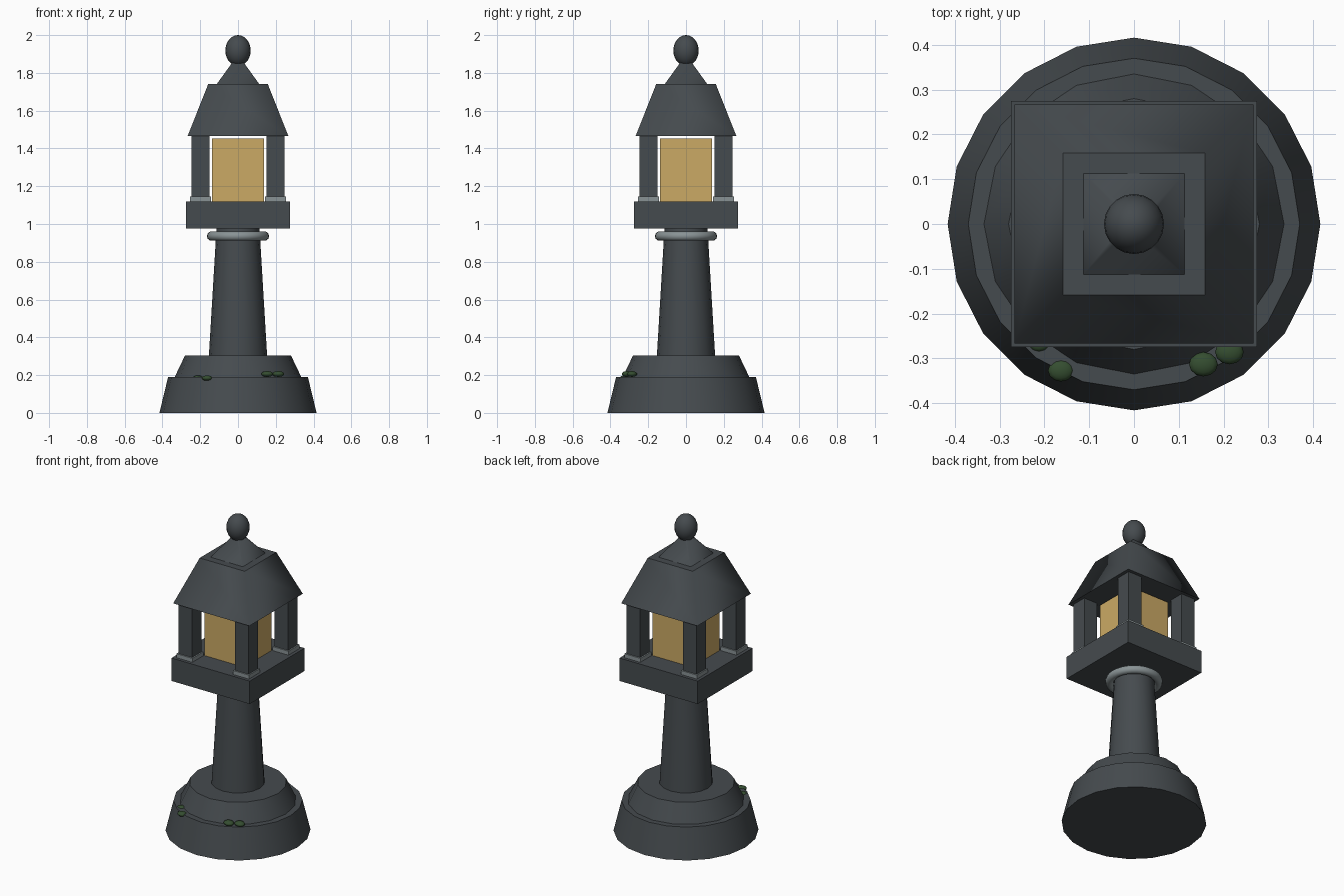
import bpy
import bmesh
import math
from mathutils import Matrix

cube = bpy.data.objects.get("Cube")
if cube:
    bpy.data.objects.remove(cube, do_unlink=True)


def material(name, rgb):
    m = bpy.data.materials.new(name)
    m.use_nodes = True
    m.diffuse_color = (*rgb, 1)
    m.node_tree.nodes["Principled BSDF"].inputs["Base Color"].default_value = (*rgb, 1)
    return m


STONE = material("dark stone", (0.06, 0.07, 0.077))
TRIM = material("pale metal", (0.25, 0.29, 0.30))
GLOW = material("amber glass", (0.60, 0.40, 0.13))
MOSS = material("moss green", (0.035, 0.075, 0.03))


def finish(name, bm, mat):
    mesh = bpy.data.meshes.new(name)
    bmesh.ops.recalc_face_normals(bm, faces=bm.faces)
    bm.to_mesh(mesh)
    bm.free()
    mesh.materials.append(mat)
    ob = bpy.data.objects.new(name, mesh)
    bpy.context.collection.objects.link(ob)
    return ob


def frustum(name, sides, r1, r2, z1, z2, mat=STONE):
    """Tapered prism with smooth sides and sharp rims; four sides take half widths."""
    bm = bmesh.new()
    square = sides == 4
    k = math.sqrt(2) if square else 1
    turn = Matrix.Rotation(math.pi / 4 if square else 0, 4, 'Z')
    bmesh.ops.create_cone(bm, cap_ends=True, segments=sides, radius1=r1 * k,
                          radius2=r2 * k, depth=z2 - z1,
                          matrix=Matrix.Translation((0, 0, (z1 + z2) / 2)) @ turn)
    bm.normal_update()
    for f in bm.faces:
        f.smooth = abs(f.normal.z) < 0.99
    for e in bm.edges:
        e.smooth = all(f.smooth for f in e.link_faces)
    return finish(name, bm, mat)


def box(name, x, y, half, z1, z2, mat=STONE):
    bm = bmesh.new()
    bmesh.ops.create_cube(bm, size=1, matrix=Matrix.Translation((x, y, (z1 + z2) / 2))
                          @ Matrix.Diagonal((2 * half, 2 * half, z2 - z1, 1)))
    return finish(name, bm, mat)


def ellipsoid(name, centre, radii, mat, segments=20, rings=12):
    bm = bmesh.new()
    bmesh.ops.create_uvsphere(bm, u_segments=segments, v_segments=rings, radius=1,
                              matrix=Matrix.Translation(centre) @ Matrix.Diagonal((*radii, 1)))
    for f in bm.faces:
        f.smooth = True
    return finish(name, bm, mat)


# Stepped round base and tapered column
frustum("lower_base", 20, 0.416, 0.37, 0, 0.19)
frustum("upper_base", 16, 0.335, 0.28, 0.19, 0.305)
frustum("column", 16, 0.154, 0.114, 0.305, 0.975)

# Collar ring under the platform
bpy.ops.mesh.primitive_torus_add(major_radius=0.14, minor_radius=0.025, major_segments=32,
                                 minor_segments=10, location=(0, 0, 0.936))
collar = bpy.context.object
collar.name = "collar_ring"
collar.data.materials.append(TRIM)
bpy.ops.object.shade_smooth()

# Lantern chamber: platform, glowing core, four posts on pale feet
box("platform", 0, 0, 0.274, 0.975, 1.12)
box("lamp_core", 0, 0, 0.138, 1.12, 1.452, GLOW)
for side, sx in (("right", -1), ("left", 1)):
    for end, sy in (("front", -1), ("back", 1)):
        box(f"{end}_{side}_post", sx * 0.198, sy * 0.198, 0.048, 1.12, 1.465)
        box(f"{end}_{side}_post_foot", sx * 0.198, sy * 0.198, 0.056, 1.12, 1.145, TRIM)

# Roof, cap and finial
frustum("roof", 4, 0.267, 0.158, 1.465, 1.74)
frustum("roof_cap", 4, 0.113, 0.012, 1.74, 1.88)
ellipsoid("finial", (0, 0, 1.918), (0.067, 0.067, 0.082), STONE)

# Moss clumps on the base ledge
for i, (x, y, z, r) in enumerate([(0.155, -0.313, 0.206, 0.032), (0.213, -0.286, 0.206, 0.032),
                                  (-0.163, -0.327, 0.184, 0.029), (-0.212, -0.264, 0.187, 0.025)]):
    ellipsoid(f"moss_clump_{i + 1}", (x, y, z), (r, r * 0.85, r * 0.48), MOSS, 12, 8)
